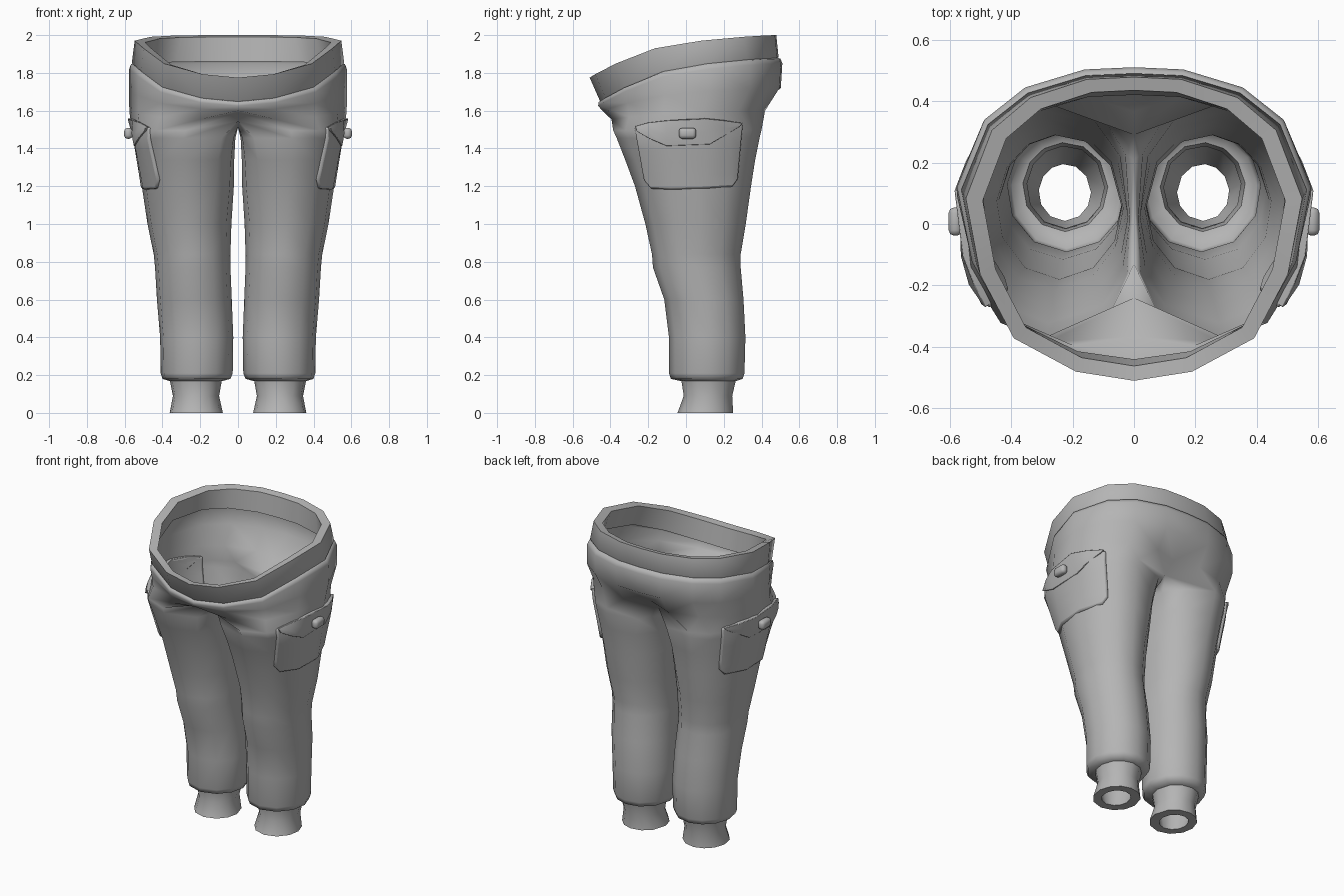
import bpy, bmesh, math
from mathutils import Vector
from mathutils.bvhtree import BVHTree

if "Cube" in bpy.data.objects:
    bpy.data.objects.remove(bpy.data.objects["Cube"])

cloth = bpy.data.materials.new("grey_cloth")
cloth.diffuse_color = (0.46, 0.46, 0.46, 1)
cloth.use_nodes = True
cloth.node_tree.nodes["Principled BSDF"].inputs["Base Color"].default_value = cloth.diffuse_color

# half outline of the waist, front centre to back centre, and its upward tilt
PLAN = [(0, -1), (.345, -.94), (.715, -.72), (.915, -.3), (1, .2), (.845, .65), (.615, .865), (.28, .985), (0, 1)]
TILT = [0, .08, .33, .69, .87, .96, .99, 1, 1]
# leg ring angles, measured from the front towards the outside
ANG = [math.radians(a) for a in (-33, 0, 33, 65, 95, 124, 150, 176, 205, 235, 270, 298)]


def waist_ring(rx, yf, yb, zf, zb):
    c, r = (yf + yb) / 2, (yb - yf) / 2
    return [Vector((rx * x, c + r * y, zf + (zb - zf) * t)) for (x, y), t in zip(PLAN, TILT)]


def leg_ring(z, xi, xo, yf, yb, flat=0):
    """Oval ring; flat squares off its inner side."""
    cx, rx, cy, ry = (xi + xo) / 2, (xo - xi) / 2, (yf + yb) / 2, (yb - yf) / 2
    ring = [Vector((cx + rx * math.sin(a), cy - ry * math.cos(a), z)) for a in ANG]
    for i, k in ((0, .6), (8, .6), (9, 1), (11, 1)):
        ring[i].x += (xi - ring[i].x) * flat * k
    return ring


def loft(bm, rings, closed):
    for a, b in zip(rings, rings[1:]):
        n = len(a) if closed else min(len(a), len(b)) - 1
        for i in range(n):
            j = (i + 1) % len(a)
            bm.faces.new((a[i], b[i], b[j], a[j]))


def add_rings(bm, rings):
    return [[bm.verts.new(p) for p in r] for r in rings]


def finish(name, bm, angle=40, bevel=0):
    bmesh.ops.recalc_face_normals(bm, faces=bm.faces)
    me = bpy.data.meshes.new(name)
    bm.to_mesh(me)
    bm.free()
    me.materials.append(cloth)
    ob = bpy.data.objects.new(name, me)
    bpy.context.collection.objects.link(ob)
    bpy.context.view_layer.objects.active = ob
    ob.select_set(True)
    bpy.ops.object.shade_smooth_by_angle(angle=math.radians(angle))
    ob.select_set(False)
    if bevel:
        b = ob.modifiers.new("bevel", 'BEVEL')
        b.width, b.segments, b.limit_method = bevel, 2, 'ANGLE'
        b.angle_limit = math.radians(50)
    m = ob.modifiers.new("mirror", 'MIRROR')
    m.use_clip = True
    return ob


# trousers: open half rings over the hips, closed rings down the leg
bm = bmesh.new()
mid = waist_ring(.575, -.42, .425, 1.55, 1.6)
mid[0] = Vector((0, -.365, 1.585))
mid[8] = Vector((0, .365, 1.61))
hips = [waist_ring(.555, -.445, .48, 1.65, 1.88),
        waist_ring(.567, -.463, .5, 1.645, 1.875),
        waist_ring(.576, -.465, .51, 1.625, 1.85),
        waist_ring(.578, -.443, .502, 1.6, 1.72), mid]
crotch = leg_ring(1.495, 0, .562, -.385, .4)
for i, y, z in ((0, -.24, 1.545), (8, .29, 1.54), (9, .21, 1.515), (10, .05, 1.51), (11, -.13, 1.515)):
    crotch[i] = Vector((0, y, z))
legs = [crotch] + [leg_ring(*r) for r in (
    (1.455, .014, .556, -.367, .39, .7), (1.34, .02, .535, -.322, .367, .45),
    (1.2, .022, .51, -.27, .345, .25),
    (1.0, .035, .48, -.215, .317), (.84, .04, .447, -.18, .29), (.77, .04, .44, -.175, .29),
    (.6, .033, .43, -.115, .305), (.4, .025, .413, -.09, .315), (.21, .028, .41, -.09, .31),
    (.18, .04, .4, -.08, .3), (.168, .085, .362, -.025, .265))]
hv, lv = add_rings(bm, hips), add_rings(bm, legs)
loft(bm, hv + [lv[0][:len(PLAN)]], False)
loft(bm, lv, True)
bmesh.ops.recalc_face_normals(bm, faces=bm.faces)
tree = BVHTree.FromBMesh(bm)
finish("trousers", bm, 80)

# waistband: inner wall, flat rim, outer wall
bm = bmesh.new()
loft(bm, add_rings(bm, [
    waist_ring(.555, -.445, .48, 1.64, 1.87), waist_ring(.562, -.457, .49, 1.655, 1.885),
    waist_ring(.547, -.51, .478, 1.775, 2.0), waist_ring(.492, -.462, .435, 1.77, 1.99),
    waist_ring(.53, -.44, .42, 1.64, 1.86), waist_ring(.555, -.445, .48, 1.64, 1.87)]), False)
finish("waistband", bm, 50)

# ankle cuff: outer wall, bottom rim, funnel-shaped inside
bm = bmesh.new()
loft(bm, add_rings(bm, [leg_ring(*r) for r in (
    (.175, .085, .362, -.025, .265), (.09, .1, .345, -.012, .245), (0, .08, .362, -.045, .25),
    (0, .14, .31, .01, .195), (.16, .095, .35, -.015, .255))]), True)
finish("ankle_cuff", bm, 50)


# plates that hug the outside of the leg
def surface(y, z):
    hit = tree.ray_cast(Vector((2, y, z)), Vector((-1, 0, 0)))
    return hit[0], hit[1]


def panel(name, top, bottom, lift, rows, bevel):
    bm = bmesh.new()
    outer, inner = [], []
    for k in range(rows + 1):
        t = k / rows
        line = [(a[0] + (b[0] - a[0]) * t, a[1] + (b[1] - a[1]) * t) for a, b in zip(top, bottom)]
        hits = [surface(*p) for p in line]
        outer.append([bm.verts.new(p + n * lift) for p, n in hits])
        inner.append([bm.verts.new(p - n * .01) for p, n in hits])
    loft(bm, outer, False)
    loft(bm, inner, False)
    edge = lambda g: g[0] + [r[-1] for r in g[1:-1]] + g[-1][::-1] + [r[0] for r in g[-2:0:-1]]
    loft(bm, [edge(outer), edge(inner)], True)
    return finish(name, bm, 35, bevel)


panel("cargo_pocket",
      [(-.268, 1.508), (-.2, 1.525), (-.1, 1.543), (.1, 1.558), (.22, 1.545), (.295, 1.528)],
      [(-.218, 1.235), (-.178, 1.188), (-.08, 1.183), (.1, 1.188), (.238, 1.198), (.268, 1.24)],
      .016, 5, .011)
panel("pocket_flap",
      [(-.26, 1.51), (-.19, 1.53), (-.1, 1.547), (.1, 1.56), (.2, 1.55), (.285, 1.533)],
      [(-.25, 1.495), (-.18, 1.455), (-.1, 1.417), (.12, 1.425), (.19, 1.465), (.27, 1.515)],
      .023, 2, .004)

# toggle button on the flap
bm = bmesh.new()
bmesh.ops.create_cube(bm, size=1)
p = surface(.01, 1.48)[0]
for v in bm.verts:
    v.co = Vector((p.x + .026 + v.co.x * .045, .008 + v.co.y * .092, 1.48 + v.co.z * .058))
bmesh.ops.bevel(bm, geom=bm.edges[:], offset=.018, segments=2, profile=.5, affect='EDGES')
finish("pocket_button", bm, 60)
